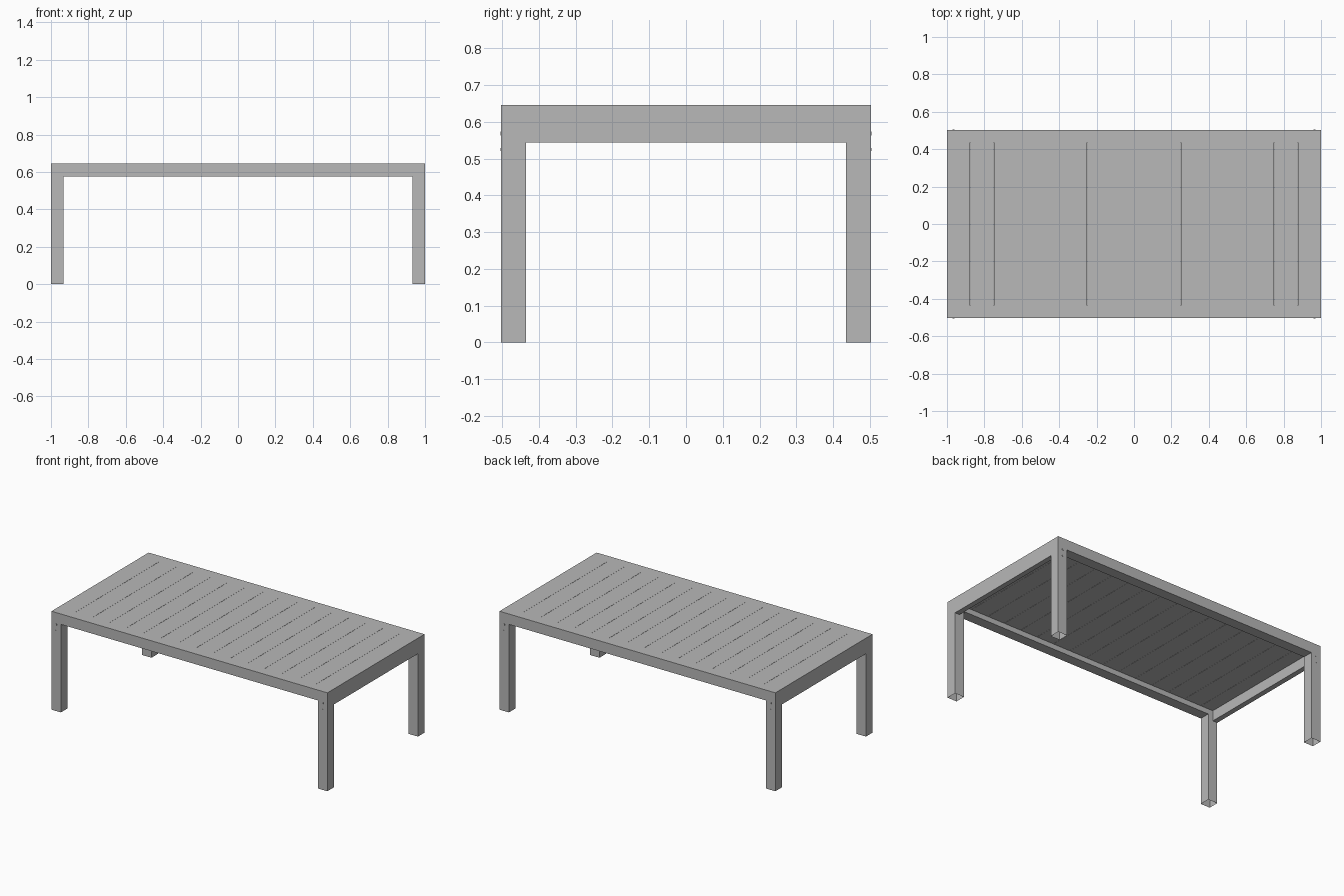
import bpy
import bmesh

cube = bpy.data.objects.get("Cube")
if cube:
    bpy.data.objects.remove(cube, do_unlink=True)

# Main dimensions
HALF_X, HALF_Y, TOP = 1.0, 0.503, 0.645
BEAM = 0.068          # leg and rail section
BOARD = 0.034         # board thickness
INNER_Y = HALF_Y - BEAM
PLANKS = 16
SEAM = 0.001


def make_material(name, value):
    mat = bpy.data.materials.new(name)
    mat.use_nodes = True
    colour = (value, value, value, 1)
    mat.diffuse_color = colour
    mat.node_tree.nodes["Principled BSDF"].inputs["Base Color"].default_value = colour
    return mat


grey = make_material("plain grey", 0.48)


def finish(bm, name):
    bmesh.ops.recalc_face_normals(bm, faces=bm.faces)
    mesh = bpy.data.meshes.new(name)
    bm.to_mesh(mesh)
    bm.free()
    mesh.materials.append(grey)
    obj = bpy.data.objects.new(name, mesh)
    bpy.context.collection.objects.link(obj)
    return obj


def box(name, x0, x1, y0, y1, z0, z1):
    bm = bmesh.new()
    bmesh.ops.create_cube(bm, size=1)
    for v in bm.verts:
        v.co.x = x1 if v.co.x > 0 else x0
        v.co.y = y1 if v.co.y > 0 else y0
        v.co.z = z1 if v.co.z > 0 else z0
    return finish(bm, name)


def leg_frame(name, y0):
    """Two legs joined by a long rail, hollow at the feet."""
    inner, under = HALF_X - BEAM, TOP - BEAM
    outline = [(-HALF_X, 0), (-inner, 0), (-inner, under), (inner, under),
               (inner, 0), (HALF_X, 0), (HALF_X, TOP), (-HALF_X, TOP)]
    bm = bmesh.new()
    face = bm.faces.new([bm.verts.new((x, y0, z)) for x, z in outline])
    grown = bmesh.ops.extrude_face_region(bm, geom=[face], use_keep_orig=True)
    moved = [g for g in grown["geom"] if isinstance(g, bmesh.types.BMVert)]
    bmesh.ops.translate(bm, verts=moved, vec=(0, BEAM, 0))
    bmesh.ops.recalc_face_normals(bm, faces=bm.faces)
    feet = [f for f in bm.faces if all(v.co.z < 0.001 for v in f.verts)]
    bmesh.ops.delete(bm, geom=feet, context="FACES_ONLY")
    return finish(bm, name)


# Legs with long rails
leg_frame("front_legs_and_rail", -HALF_Y)
leg_frame("back_legs_and_rail", INNER_Y)

# Tabletop planks
pitch = 2 * HALF_X / PLANKS
for i in range(PLANKS):
    left = -HALF_X + i * pitch
    x0 = left + (SEAM / 2 if i else 0)
    x1 = left + pitch - (SEAM / 2 if i < PLANKS - 1 else 0)
    box(f"plank_{i + 1}", x0, x1, -INNER_Y, INNER_Y, TOP - BOARD, TOP)

# End aprons under the planks, and fasteners on the legs
for side, s in (("left", 1), ("right", -1)):
    x0, x1 = sorted((s * HALF_X, s * (HALF_X - BOARD)))
    box(f"{side}_apron", x0, x1, -INNER_Y, INNER_Y, TOP - 3 * BOARD, TOP - BOARD)
    for end, e in (("front", -1), ("back", 1)):
        y0, y1 = sorted((e * HALF_Y, e * (HALF_Y + 0.002)))
        x = s * (HALF_X - BEAM / 2)
        for part, z, r in (("upper", 0.568, 0.005), ("lower", 0.525, 0.004)):
            box(f"{end}_{side}_{part}_fastener", x - r, x + r, y0, y1, z - r, z + r)
